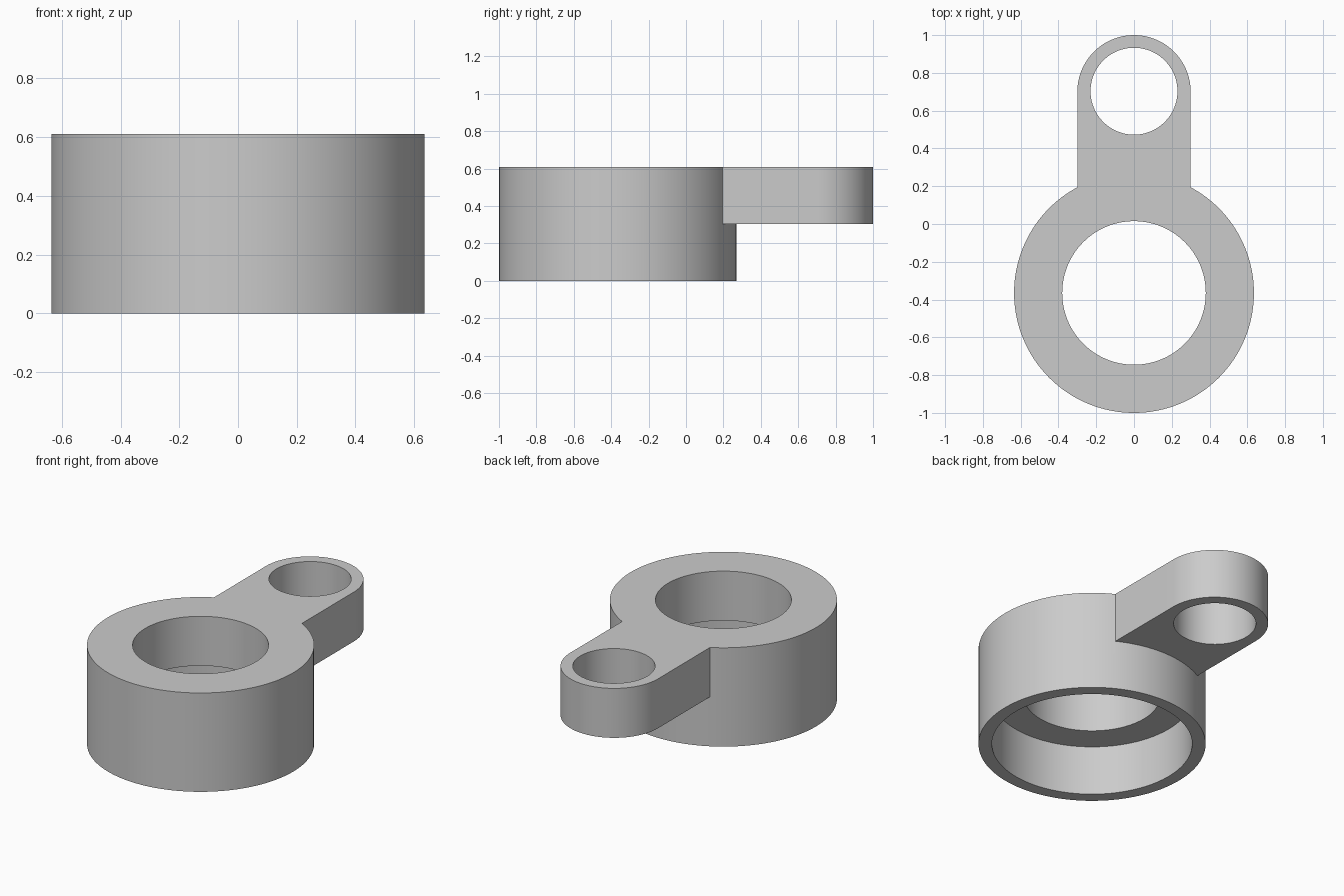
import bpy
import bmesh
from math import cos, sin, pi, radians

cube = bpy.data.objects.get("Cube")
if cube:
    bpy.data.objects.remove(cube, do_unlink=True)

HEIGHT, STEP = 0.61, 0.305      # full height, underside of the arm and step
RING_Y, EYE_Y = -0.365, 0.70    # centres of the ring and of the arm's eye
RING_R, ARM_R = 0.635, 0.30
OVER = 0.1                      # how far cutters reach past the surface

grey = bpy.data.materials.new("grey metal")
grey.use_nodes = True
colour = (0.6, 0.6, 0.6, 1)
grey.diffuse_color = colour
grey.node_tree.nodes["Principled BSDF"].inputs["Base Color"].default_value = colour


def arc(cy, r, start, end, steps):
    return [(r * cos(start + (end - start) * i / steps),
             cy + r * sin(start + (end - start) * i / steps))
            for i in range(steps + 1)]


def circle(cy, r, steps=128):
    return arc(cy, r, 0, 2 * pi, steps)[:-1]


def prism(name, outline, z0, z1):
    """Extrude a flat outline from z0 up to z1."""
    bm = bmesh.new()
    base = bm.faces.new([bm.verts.new((x, y, z0)) for x, y in outline])
    top = bmesh.ops.extrude_face_region(bm, geom=[base])["geom"]
    bmesh.ops.translate(bm, vec=(0, 0, z1 - z0),
                        verts=[v for v in top if isinstance(v, bmesh.types.BMVert)])
    bmesh.ops.recalc_face_normals(bm, faces=bm.faces)
    mesh = bpy.data.meshes.new(name)
    bm.to_mesh(mesh)
    bm.free()
    mesh.materials.append(grey)
    obj = bpy.data.objects.new(name, mesh)
    bpy.context.collection.objects.link(obj)
    return obj


def combine(target, tool, operation):
    """Apply a boolean and remove the tool object."""
    mod = target.modifiers.new(operation, "BOOLEAN")
    mod.operation, mod.solver, mod.object = operation, "EXACT", tool
    bpy.context.view_layer.objects.active = target
    bpy.ops.object.modifier_apply(modifier=mod.name)
    bpy.data.objects.remove(tool, do_unlink=True)


# Thick ring with a round-ended arm flush with its top
bracket = prism("ring_with_arm", circle(RING_Y, RING_R), 0, HEIGHT)
root = RING_Y + 0.5
arm_outline = [(-ARM_R, root), (ARM_R, root)] + arc(EYE_Y, ARM_R, 0, pi, 64)
combine(bracket, prism("arm", arm_outline, STEP, HEIGHT), "UNION")

# Main bore, wider counterbore from below, and the eye through the arm
combine(bracket, prism("bore", circle(RING_Y, 0.38), -OVER, HEIGHT + OVER), "DIFFERENCE")
combine(bracket, prism("counterbore", circle(RING_Y, 0.56), -OVER, STEP), "DIFFERENCE")
combine(bracket, prism("eye", circle(EYE_Y + 0.003, 0.23), STEP - OVER, HEIGHT + OVER), "DIFFERENCE")

# Smooth round walls, crisp rims
bpy.ops.object.select_all(action="DESELECT")
bracket.select_set(True)
bpy.context.view_layer.objects.active = bracket
bpy.ops.object.shade_smooth_by_angle(angle=radians(30))
